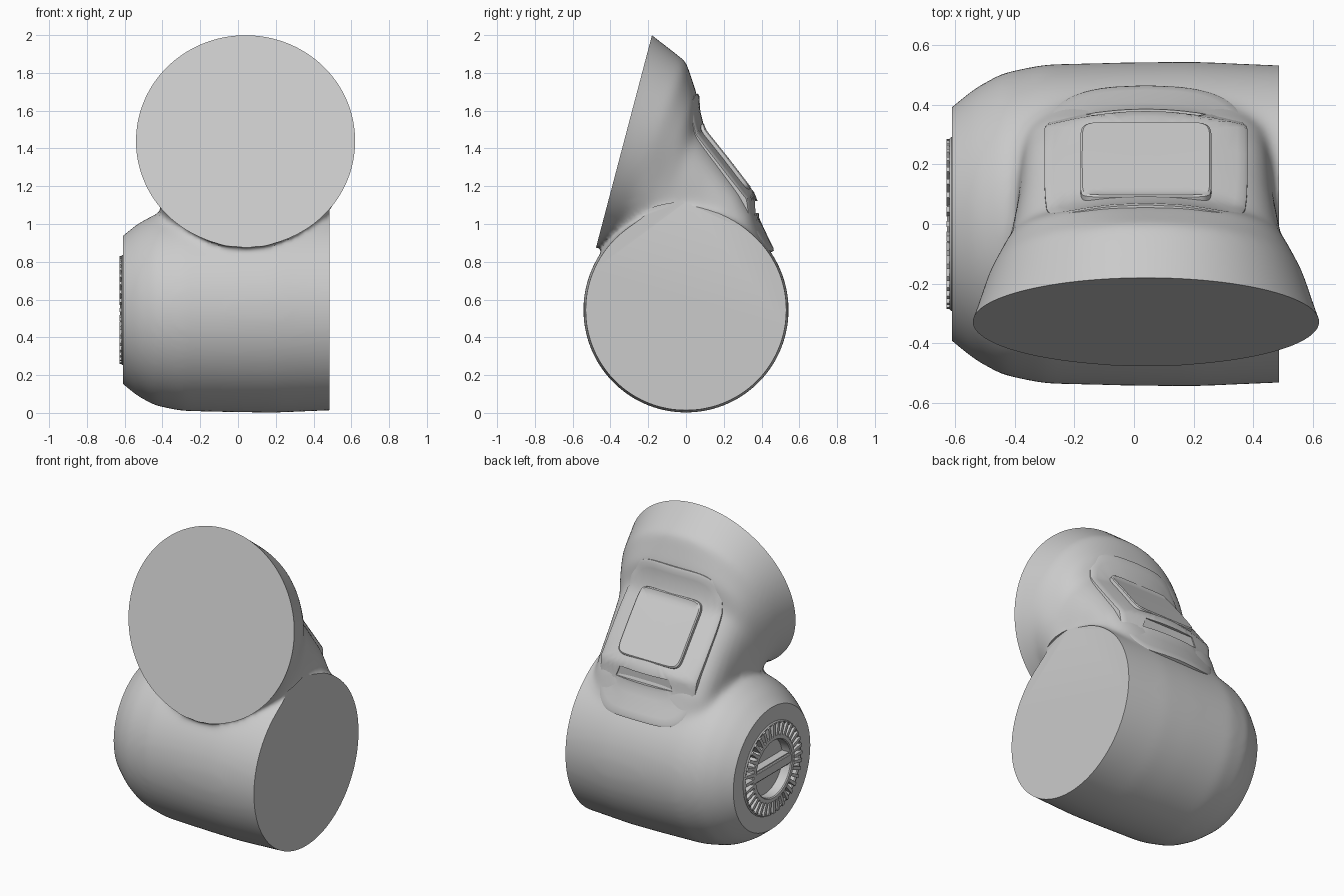
import bpy, bmesh, math
from mathutils import Vector, Matrix

cube = bpy.data.objects.get("Cube")
if cube:
    bpy.data.objects.remove(cube)

grey = bpy.data.materials.new("light_grey")
grey.use_nodes = True
grey.diffuse_color = (0.6, 0.6, 0.6, 1)
grey.node_tree.nodes["Principled BSDF"].inputs["Base Color"].default_value = (0.6, 0.6, 0.6, 1)

CX = 0.04      # middle of the neck in x
CZ = 0.545     # height of the drum axis
parts = []


def add_object(name, bm):
    bmesh.ops.recalc_face_normals(bm, faces=bm.faces)
    me = bpy.data.meshes.new(name)
    bm.to_mesh(me)
    bm.free()
    me.materials.append(grey)
    ob = bpy.data.objects.new(name, me)
    bpy.context.collection.objects.link(ob)
    parts.append(ob)
    return ob


def loft(bm, rings, closed=False):
    loops = [[bm.verts.new(p) for p in ring] for ring in rings]
    n = len(loops[0])
    pairs = list(zip(loops, loops[1:]))
    if closed:
        pairs.append((loops[-1], loops[0]))
    else:
        bm.faces.new(loops[0])
        bm.faces.new(loops[-1])
    for a, b in pairs:
        for i in range(n):
            j = (i + 1) % n
            bm.faces.new((a[i], a[j], b[j], b[i]))


def superellipse(n, count):
    pts = []
    for i in range(count):
        a = 2 * math.pi * i / count
        c, s = math.cos(a), math.sin(a)
        pts.append((math.copysign(abs(c) ** (2 / n), c), math.copysign(abs(s) ** (2 / n), s)))
    return pts


def lathe(bm, profile, count=96, closed=False):
    # Turn (x, radius) points about the drum axis
    rings = [[(x, r * c, CZ + r * s) for c, s in superellipse(2, count)] for x, r in profile]
    loft(bm, rings, closed)


def bake(ob):
    dg = bpy.context.evaluated_depsgraph_get()
    me = bpy.data.meshes.new_from_object(ob.evaluated_get(dg))
    ob.modifiers.clear()
    ob.data = me
    me.materials.clear()
    me.materials.append(grey)


def cut(ob, cutter):
    mod = ob.modifiers.new("cut", "BOOLEAN")
    mod.operation = "DIFFERENCE"
    mod.solver = "EXACT"
    mod.object = cutter
    bake(ob)
    parts.remove(cutter)
    bpy.data.objects.remove(cutter)


# Drum and flared neck, fused into one smooth shell
bm = bmesh.new()
lathe(bm, [(-0.72, 0.28), (-0.66, 0.345), (-0.61, 0.393), (-0.53, 0.457), (-0.44, 0.506),
           (-0.3, 0.535), (0.0, 0.542), (0.2, 0.544), (0.485, 0.532), (0.62, 0.526)])
neck = [  # top y, z, bottom y, z, half width, squareness
    (-0.33, 2.115, -0.62, 0.85, 0.645, 2),
    (-0.18, 2.0, -0.475, 0.88, 0.58, 2),
    (0.0, 1.86, -0.38, 0.9, 0.53, 2.1),
    (0.06, 1.68, -0.28, 0.88, 0.48, 2.5),
    (0.06, 1.53, -0.2, 0.85, 0.455, 3),
    (0.18, 1.36, -0.1, 0.75, 0.43, 3.6),
    (0.3, 1.19, 0.0, 0.65, 0.42, 4),
    (0.36, 1.08, 0.05, 0.5, 0.42, 4),
    (0.42, 0.9, 0.05, 0.3, 0.4, 4)]
rings = []
for ty, tz, by, bz, w, n in neck:
    rings.append([(CX + w * u, (ty + by) / 2 + v * (ty - by) / 2, (tz + bz) / 2 + v * (tz - bz) / 2)
                  for u, v in superellipse(n, 96)])
loft(bm, rings)
shell = add_object("drum_and_neck", bm)
remesh = shell.modifiers.new("fuse", "REMESH")
remesh.mode = "VOXEL"
remesh.voxel_size = 0.018
smooth = shell.modifiers.new("soften", "SMOOTH")
smooth.factor = 0.5
smooth.iterations = 22
bake(shell)

# Flat neck face and flat knob end
bm = bmesh.new()
bm.from_mesh(shell.data)
for co, no in (((0, -0.3275, 1.44), (0, -0.967, 0.255)), ((-0.61, 0, 0), (-1, 0, 0))):
    res = bmesh.ops.bisect_plane(bm, geom=bm.verts[:] + bm.edges[:] + bm.faces[:], dist=1e-5,
                                 plane_co=co, plane_no=no, clear_outer=True)
    edges = [e for e in res["geom_cut"] if isinstance(e, bmesh.types.BMEdge)]
    bmesh.ops.edgeloop_fill(bm, edges=edges)
bmesh.ops.recalc_face_normals(bm, faces=bm.faces)
bm.to_mesh(shell.data)
bm.free()

# Flat drum end, and the well that holds the knob
for profile in ([(0.485, 0.57), (0.8, 0.57)], [(-0.7, 0.285), (-0.55, 0.285)]):
    bm = bmesh.new()
    lathe(bm, profile)
    cut(shell, add_object("cutter", bm))

# Back panel that follows the slope of the neck
SLOPE = [Vector(p) for p in ((0.07, 1.69), (0.075, 1.6), (0.1, 1.5), (0.22, 1.35), (0.335, 1.2),
                             (0.375, 1.15), (0.388, 1.03), (0.43, 0.94), (0.47, 0.86))]
LENGTHS = [(b - a).length for a, b in zip(SLOPE, SLOPE[1:])]


def slope_point(t):
    d = t * sum(LENGTHS)
    for a, b, step in zip(SLOPE, SLOPE[1:], LENGTHS):
        if d <= step or b is SLOPE[-1]:
            return a.lerp(b, d / step)
        d -= step


def panel(name, half, t0, t1, n, lift, crown, skirt):
    steps = [(1, -skirt), (1, -0.006), (0.97, 0)] + [(k / 10, 0) for k in range(9, 0, -1)]
    rings = []
    for scale, off in steps:
        ring = []
        for u, v in superellipse(n, 80):
            x = half * u * scale
            t = t0 + (t1 - t0) * (1 - v * scale) / 2
            along = slope_point(min(t + 0.04, 1)) - slope_point(max(t - 0.04, 0))
            out = Vector((-along.y, along.x)).normalized()
            p = slope_point(t) + out * (lift + off - crown * (x / 0.34) ** 2)
            ring.append((CX + x, p.x, p.y))
        rings.append(ring)
    bm = bmesh.new()
    loft(bm, rings)
    return add_object(name, bm)


back = panel("back_panel", 0.34, 0, 1, 4.5, 0, 0.05, 0.1)
panel("back_panel_inset", 0.22, 0.17, 0.62, 9, 0.004, 0, 0.03)

# Slot below the inset, wider at its lower edge
bm = bmesh.new()
bmesh.ops.create_cube(bm, size=1, matrix=Matrix.Translation((CX, 0.39, 1.09)) @ Matrix.Diagonal((0.4, 0.06, 0.065, 1)))
for v in bm.verts:
    if v.co.z > 1.09:
        v.co.x = CX + (v.co.x - CX) * 0.87
cut(back, add_object("cutter", bm))

# Knob: outer rim, hub ring, dish and grip bar
for name, inner, outer, x0, x1 in (("knob_rim", 0.272, 0.292, -0.545, -0.618),
                                   ("knob_hub_ring", 0.178, 0.212, -0.545, -0.626)):
    bm = bmesh.new()
    lathe(bm, [(x0, inner), (x0, outer), (x1 + 0.006, outer), (x1, outer - 0.006),
               (x1, inner + 0.006), (x1 + 0.006, inner)], 64, True)
    add_object(name, bm)

bm = bmesh.new()
lathe(bm, [(-0.54, 0.19), (-0.56, 0.19)], 64)
add_object("knob_dish", bm)

bm = bmesh.new()
bmesh.ops.create_cube(bm, size=1, matrix=Matrix.Translation((-0.585, 0, CZ)) @ Matrix.Diagonal((0.075, 0.37, 0.075, 1)))
bmesh.ops.bevel(bm, geom=[e for e in bm.edges if abs(e.verts[0].co.y - e.verts[1].co.y) > 0.1],
                offset=0.012, segments=3, affect="EDGES")
add_object("knob_grip_bar", bm)

# Radial vanes around the knob
bm = bmesh.new()
COUNT = 36
for i in range(COUNT):
    turn = Matrix.Translation((0, 0, CZ)) @ Matrix.Rotation(2 * math.pi * i / COUNT, 4, "X")
    bmesh.ops.create_cube(bm, size=1, matrix=turn @ Matrix.Translation((-0.587, 0, 0.245))
                          @ Matrix.Diagonal((0.082, 0.02, 0.08, 1)))
add_object("knob_vanes", bm)

# Smooth shading with crisp edges
bpy.ops.object.select_all(action="DESELECT")
for ob in parts:
    ob.select_set(True)
bpy.context.view_layer.objects.active = shell
bpy.ops.object.shade_smooth_by_angle(angle=math.radians(32))
